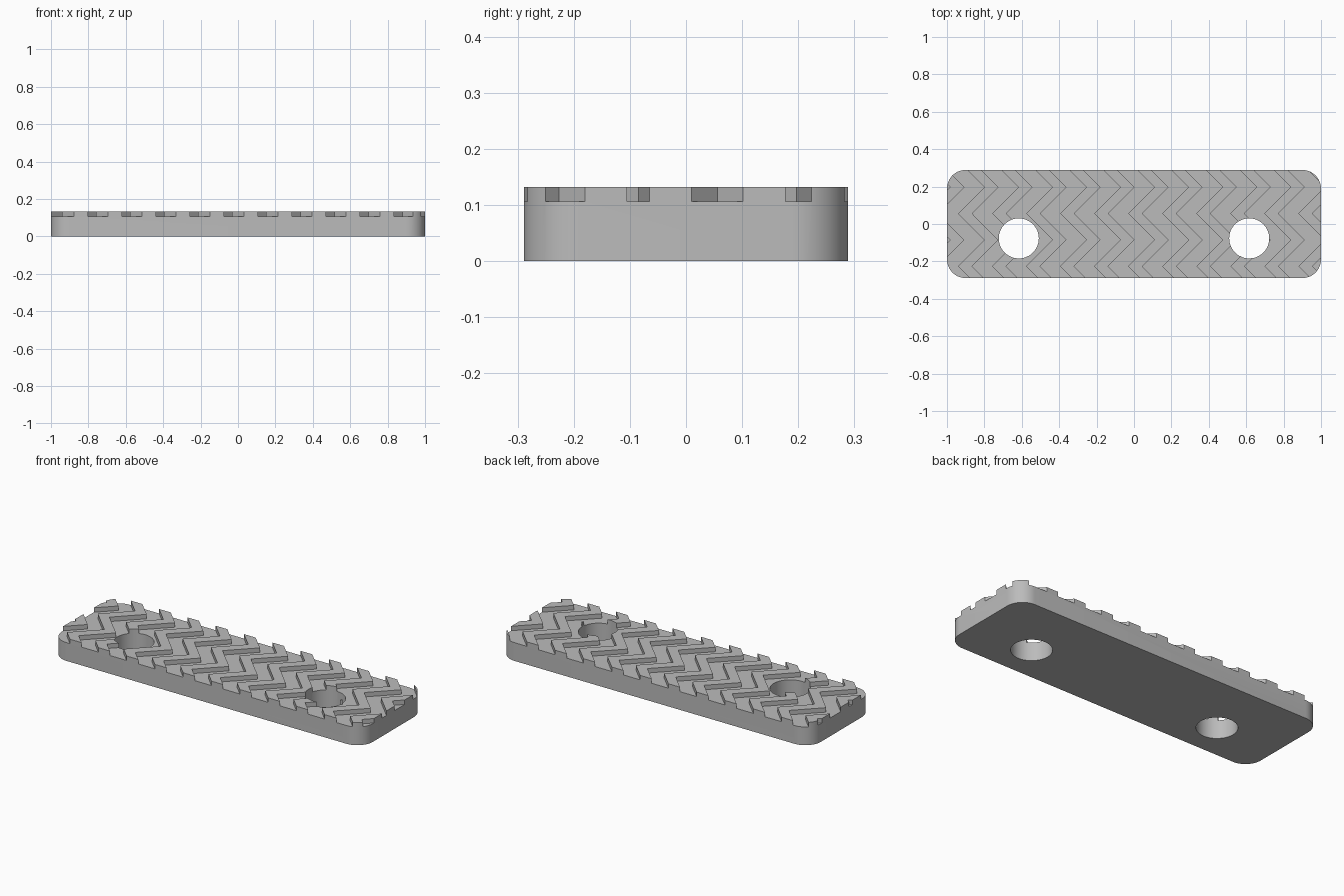
import bpy
import bmesh
from math import cos, sin, pi, radians

if "Cube" in bpy.data.objects:
    bpy.data.objects.remove(bpy.data.objects["Cube"], do_unlink=True)

HALF_X, HALF_Y, RADIUS = 1.0, 0.289, 0.1
HEIGHT, GROOVE_Z = 0.132, 0.106
PITCH, GROOVE_W, TIP_X = 0.182, 0.107, 1.02   # groove spacing, width, right edge at a tip
TIP_Y, RUN = -0.085, 0.141                    # tip position and run of each zigzag leg

grey = bpy.data.materials.new("plain grey")
grey.use_nodes = True
COLOUR = (0.5, 0.5, 0.5, 1)
grey.diffuse_color = COLOUR
grey.node_tree.nodes["Principled BSDF"].inputs["Base Color"].default_value = COLOUR


def prisms(name, outlines, z0, z1):
    """Extrude closed outlines into one object."""
    bm = bmesh.new()
    for outline in outlines:
        face = bm.faces.new([bm.verts.new((x, y, z0)) for x, y in outline])
        top = bmesh.ops.extrude_face_region(bm, geom=[face])["geom"]
        moved = [v for v in top if isinstance(v, bmesh.types.BMVert)]
        bmesh.ops.translate(bm, verts=moved, vec=(0, 0, z1 - z0))
    bmesh.ops.recalc_face_normals(bm, faces=bm.faces)
    mesh = bpy.data.meshes.new(name)
    bm.to_mesh(mesh)
    bm.free()
    mesh.materials.append(grey)
    obj = bpy.data.objects.new(name, mesh)
    bpy.context.collection.objects.link(obj)
    return obj


def arc(cx, cy, r, start, sweep, steps):
    return [(cx + r * cos(start + sweep * i / steps),
             cy + r * sin(start + sweep * i / steps)) for i in range(steps + 1)]


# Rounded plate
outline = []
for i, (sx, sy) in enumerate([(1, 1), (-1, 1), (-1, -1), (1, -1)]):
    outline += arc(sx * (HALF_X - RADIUS), sy * (HALF_Y - RADIUS), RADIUS, i * pi / 2, pi / 2, 12)
plate = prisms("tread_plate", [outline], 0, HEIGHT)

# Zigzag grooves running across the plate
zigzag = [(TIP_X - RUN * (i % 2), TIP_Y + RUN * i) for i in range(-2, 4)]
grooves = []
for k in range(-12, 3):
    right = [(x + k * PITCH, y) for x, y in zigzag]
    left = [(x - GROOVE_W, y) for x, y in reversed(right)]
    grooves.append(right + left)
groove_cutter = prisms("groove_cutter", grooves, GROOVE_Z, HEIGHT + 0.05)

# Two bolt holes
holes = [arc(sx * 0.616, -0.077, 0.107, 0, 2 * pi, 48)[:-1] for sx in (-1, 1)]
hole_cutter = prisms("hole_cutter", holes, -0.05, HEIGHT + 0.1)

# Cut the plate, then discard the cutters
bpy.context.view_layer.objects.active = plate
plate.select_set(True)
for cutter in (groove_cutter, hole_cutter):
    cutter.hide_render = True
    mod = plate.modifiers.new("cut", "BOOLEAN")
    mod.operation, mod.solver, mod.object = "DIFFERENCE", "EXACT", cutter
    bpy.ops.object.modifier_apply(modifier=mod.name)
    bpy.data.objects.remove(cutter, do_unlink=True)

bpy.ops.object.shade_smooth_by_angle(angle=radians(30))
